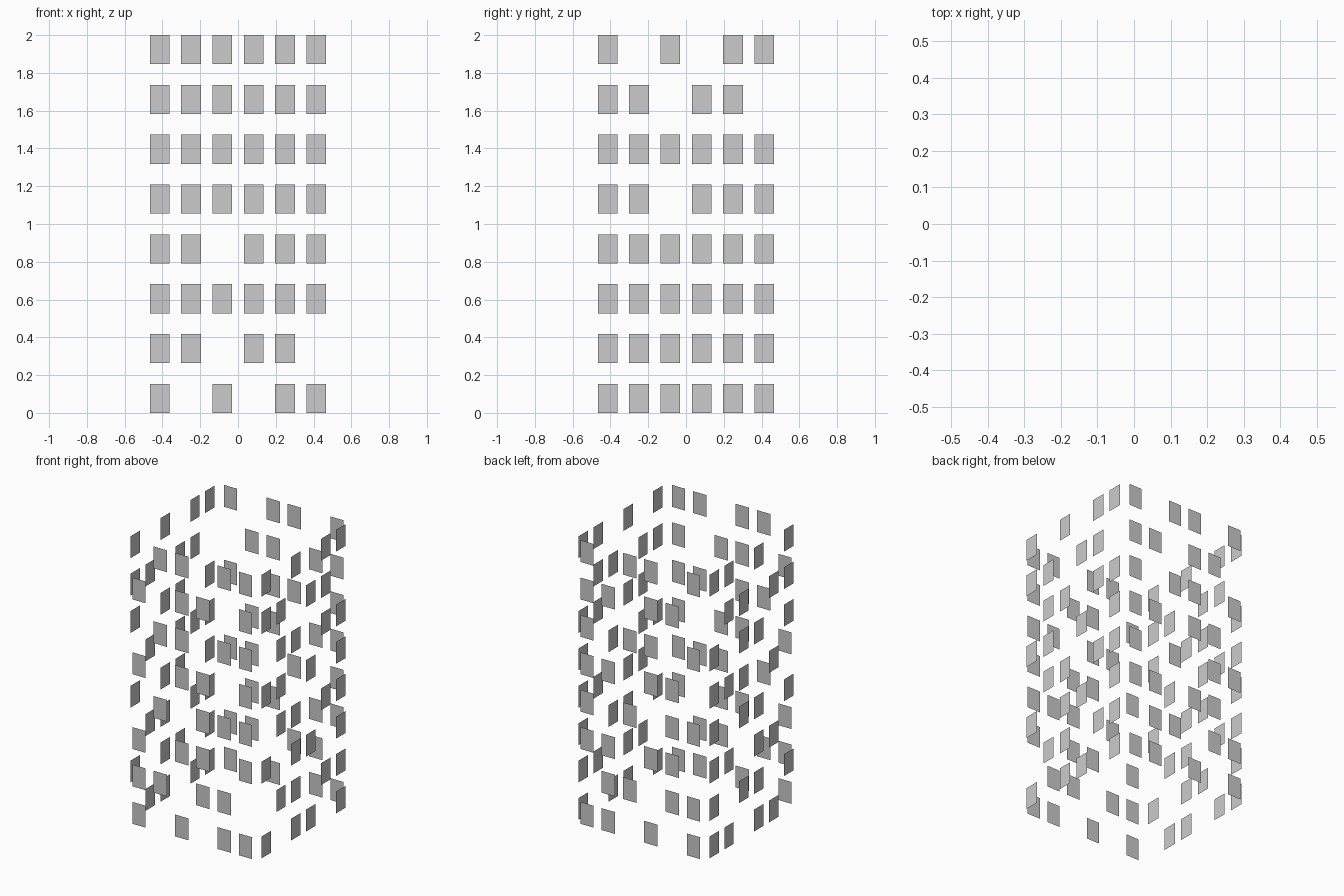
import bpy, bmesh

if "Cube" in bpy.data.objects:
    bpy.data.objects.remove(bpy.data.objects["Cube"])

# Window grid dimensions
WIDTH, HEIGHT = 0.104, 0.154
PITCH_X, PITCH_Z = 0.166, (2 - 0.154) / 7
OFFSET = 0.51

# Lit columns per row, bottom to top, columns running along +x or +y
PATTERN_A = ["0245", "0134", "0235", "1345", "0235", "1245", "0235", "1245"]
PATTERN_B = ["0245", "0134", "1245", "0135", "1245", "0235", "1245", "0235"]


def window_panels(name, rows, place):
    """One facade of flat window panes; place maps (across, height) to a point."""
    bm = bmesh.new()
    for r, row in enumerate(rows):
        z0 = r * PITCH_Z
        for ch in row:
            u = (int(ch) - 2.5) * PITCH_X
            a, b = u - WIDTH / 2, u + WIDTH / 2
            corners = [(a, z0), (b, z0), (b, z0 + HEIGHT), (a, z0 + HEIGHT)]
            bm.faces.new([bm.verts.new(place(*c)) for c in corners])
    mesh = bpy.data.meshes.new(name)
    bm.to_mesh(mesh)
    bm.free()
    obj = bpy.data.objects.new(name, mesh)
    bpy.context.collection.objects.link(obj)
    return obj


# Front and back facades
window_panels("front_windows", PATTERN_A, lambda u, z: (u, -OFFSET, z))
back = window_panels("back_windows", PATTERN_B, lambda u, z: (u, OFFSET, z))

# Side facades use the same patterns turned upside down
window_panels("right_windows", PATTERN_B[::-1], lambda u, z: (OFFSET, u, z))
left = window_panels("left_windows", PATTERN_A[::-1], lambda u, z: (-OFFSET, u, z))

# Panes on the back and left face outward
for obj in (back, left):
    obj.data.flip_normals()
